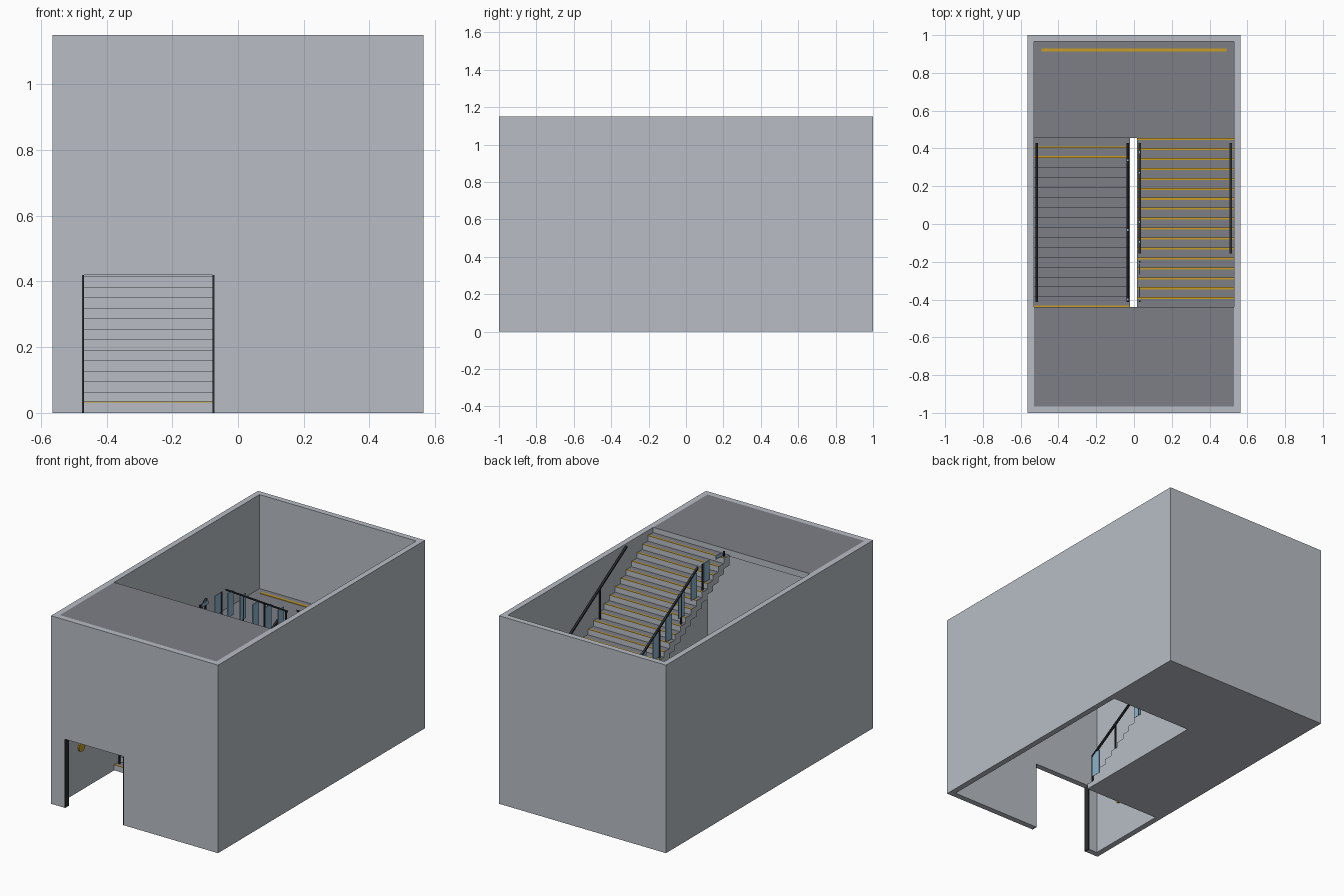
import bpy, bmesh, math
from mathutils import Vector

if "Cube" in bpy.data.objects:
    bpy.data.objects.remove(bpy.data.objects["Cube"])


def lin(c):
    return tuple((v / 255 / 12.92) if v < 10 else ((v / 255 + 0.055) / 1.055) ** 2.4 for v in c) + (1,)


def material(name, rgb):
    m = bpy.data.materials.new(name)
    m.diffuse_color = lin(rgb)
    m.use_nodes = True
    m.node_tree.nodes["Principled BSDF"].inputs["Base Color"].default_value = m.diffuse_color
    return m


WALL = material("pale_concrete", (184, 190, 197))
FLOOR = material("dark_floor", (125, 127, 134))
YELLOW = material("safety_yellow", (200, 157, 35))
METAL = material("dark_metal", (42, 44, 47))
GLASS = material("blue_glass", (140, 180, 205))

HX, HY, H, T = 0.565, 1.0, 1.15, 0.035      # shell half sizes, height, wall thickness
IX, IY = HX - T, HY - T
Y0, Y1, N = -0.44, 0.455, 17                # stair run and number of treads
TREAD, RISE, MID = (Y1 - Y0) / N, H / 36, H / 2
SLOPE = RISE / TREAD


def finish(name, bm, mats):
    bmesh.ops.recalc_face_normals(bm, faces=bm.faces[:])
    if len(mats) > 1:                       # upward faces take the second colour
        bm.normal_update()
        for f in bm.faces:
            f.material_index = int(f.normal.z > 0.5)
    me = bpy.data.meshes.new(name)
    bm.to_mesh(me)
    bm.free()
    for m in mats:
        me.materials.append(m)
    ob = bpy.data.objects.new(name, me)
    bpy.context.collection.objects.link(ob)
    return ob


def add_box(bm, x0, x1, y0, y1, z0, z1):
    v = bmesh.ops.create_cube(bm, size=1)["verts"]
    for p in v:
        p.co = ((x0 + x1) / 2 + p.co.x * (x1 - x0),
                (y0 + y1) / 2 + p.co.y * (y1 - y0),
                (z0 + z1) / 2 + p.co.z * (z1 - z0))


def boxes(name, items, *mats):
    bm = bmesh.new()
    for b in items:
        add_box(bm, *b)
    return finish(name, bm, mats)


def prism(name, profile, x0, x1, *mats):
    """Extrude a (y, z) outline along x."""
    bm = bmesh.new()
    f = bm.faces.new([bm.verts.new((x0, y, z)) for y, z in profile])
    ext = bmesh.ops.extrude_face_region(bm, geom=[f])["geom"]
    for e in ext:
        if isinstance(e, bmesh.types.BMVert):
            e.co.x = x1
    return finish(name, bm, mats)


# Enclosing walls, front one with a doorway
DX0, DX1, DZ = -0.475, -0.072, 0.42
boxes("left_wall", [(-HX, -IX, -HY, HY, 0, H)], WALL)
boxes("right_wall", [(IX, HX, -HY, HY, 0, H)], WALL)
boxes("back_wall", [(-IX, IX, IY, HY, 0, H)], WALL)
prof = [(-IX, 0), (DX0, 0), (DX0, DZ), (DX1, DZ), (DX1, 0), (IX, 0), (IX, H), (-IX, H)]
bm = bmesh.new()
face = bm.faces.new([bm.verts.new((x, -HY, z)) for x, z in prof])
for e in bmesh.ops.extrude_face_region(bm, geom=[face])["geom"]:
    if isinstance(e, bmesh.types.BMVert):
        e.co.y = -IY
finish("front_wall", bm, [WALL])
boxes("door_jambs", [(DX0, DX0 + 0.006, -HY, -IY, 0, DZ),
                     (DX1 - 0.006, DX1, -HY, -IY, 0, DZ)], METAL)

# Landings
boxes("middle_landing", [(-IX, IX, Y1, IY, 0, MID)], WALL, FLOOR)
boxes("upper_landing", [(-IX, IX, -IY, Y0, H - 0.04, H)], WALL, FLOOR)
boxes("landing_strip", [(-0.49, 0.49, 0.913, 0.929, MID, MID + 0.003)], YELLOW)

# Lower flight: solid steps down to the floor
low = [(Y0, 0)]
for i in range(N):
    low += [(Y0 + i * TREAD, (i + 1) * RISE), (Y0 + (i + 1) * TREAD, (i + 1) * RISE)]
low.append((Y1, 0))
prism("lower_flight", low, -IX, -0.02, WALL, FLOOR)

# Upper flight: folded steps with a stepped underside
top, under = [], []
for i in range(N):
    ya, yb, z = Y1 - i * TREAD, Y1 - (i + 1) * TREAD, MID + (i + 1) * RISE
    top += [(ya, z), (yb, z)]
    under += [(ya, z - 2 * RISE), (yb, z - 2 * RISE)]
prism("upper_flight", top + under[::-1], 0.015, IX, WALL, FLOOR)

# Yellow nosing strips on the leading edges
boxes("lower_nosings", [(-IX, -0.02, Y0 + i * TREAD, Y0 + i * TREAD + 0.009,
                         (i + 1) * RISE, (i + 1) * RISE + 0.002) for i in (0, N - 2, N - 1)], YELLOW)
boxes("upper_nosings", [(0.015, IX, Y1 - i * TREAD - 0.011, Y1 - i * TREAD,
                         MID + (i + 1) * RISE, MID + (i + 1) * RISE + 0.002) for i in range(N)], YELLOW)


def step_z(y, upper):
    if upper:
        return MID + (math.floor((Y1 - y) / TREAD) + 1) * RISE
    return (math.floor((y - Y0) / TREAD) + 1) * RISE


def rail_z(y, upper):
    return 0.796 + (0.43 - y) * SLOPE if upper else 0.212 + (y + 0.414) * SLOPE


def handrail(name, x, ya, yb, upper):
    """Sloping bar, rectangular in section."""
    za, zb, r = rail_z(ya, upper), rail_z(yb, upper), 0.006
    prism(name, [(ya, za - 2 * r), (yb, zb - 2 * r), (yb, zb), (ya, za)], x - r, x + r, METAL)


def posts(name, x, ys, upper):
    boxes(name, [(x - 0.004, x + 0.004, y - 0.004, y + 0.004, step_z(y, upper),
                  min(H, rail_z(y, upper) - 0.006)) for y in ys], METAL)


def panels(name, x, ys, upper):
    items = []
    for y in ys:
        base = max(step_z(y - 0.028, upper), step_z(y + 0.028, upper)) + 0.01
        items.append((x - 0.003, x + 0.003, y - 0.028, y + 0.028, base, min(H, base + 0.15)))
    boxes(name, items, GLASS)


# Handrails, posts and glass of the lower flight
handrail("lower_wall_rail", -0.515, -0.414, 0.43, False)
handrail("lower_inner_rail", -0.033, -0.414, 0.43, False)
posts("lower_inner_posts", -0.033, [-0.41 + 0.207 * i for i in range(5)], False)
posts("lower_wall_posts", -0.515, [-0.41, 0.0, 0.42], False)
panels("lower_glass", -0.033, [-0.377, -0.008, 0.36], False)

# Handrails, posts and glass of the upper flight, ending level with the shell
handrail("upper_wall_rail", 0.512, -0.155, 0.43, True)
handrail("upper_inner_rail", 0.03, -0.155, 0.43, True)
posts("upper_inner_posts", 0.03, [0.42 - 0.207 * i for i in range(5)], True)
posts("upper_wall_posts", 0.512, [0.42, 0.1], True)
panels("upper_glass", 0.03, [0.37 - 0.122 * i for i in range(7)], True)

# Round yellow marker on the left wall near the door
bm = bmesh.new()
bmesh.ops.create_cone(bm, cap_ends=True, segments=20, radius1=0.03, radius2=0.03, depth=0.008)
for v in bm.verts:
    v.co = Vector((-IX + 0.004 + v.co.z, -0.76 + v.co.x, 0.27 + v.co.y))
finish("wall_marker", bm, [YELLOW])
